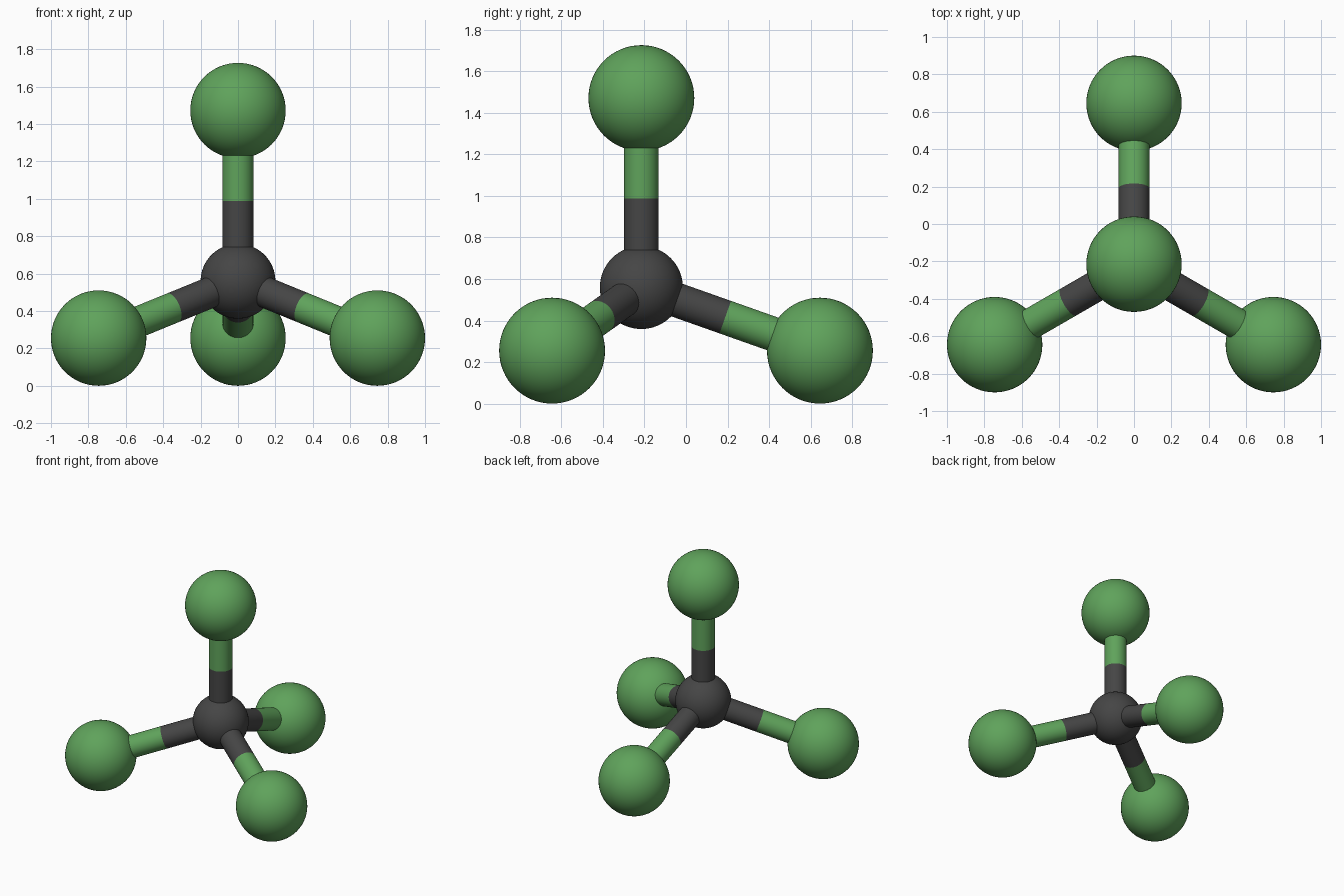
import bpy, math
from mathutils import Vector

if "Cube" in bpy.data.objects:
    bpy.data.objects.remove(bpy.data.objects["Cube"])

BIG_R, CORE_R, BOND_R, LENGTH = 0.255, 0.2, 0.083, 0.9124


def material(name, rgb):
    m = bpy.data.materials.new(name)
    m.diffuse_color = (*rgb, 1)
    m.use_nodes = True
    m.node_tree.nodes["Principled BSDF"].inputs["Base Color"].default_value = m.diffuse_color
    return m


green = material("green", (0.115, 0.365, 0.105))
charcoal = material("charcoal", (0.06, 0.06, 0.06))


def finish(name, mat):
    ob = bpy.context.object
    ob.name = name
    ob.data.materials.append(mat)
    bpy.ops.object.shade_smooth_by_angle(angle=math.radians(40))


def ball(name, pos, radius, mat):
    bpy.ops.mesh.primitive_uv_sphere_add(segments=64, ring_count=32, radius=radius, location=pos)
    finish(name, mat)


def rod(name, a, b, mat):
    bpy.ops.mesh.primitive_cylinder_add(vertices=48, radius=BOND_R, depth=(b - a).length,
                                        location=(a + b) / 2)
    bpy.context.object.rotation_euler = (b - a).to_track_quat('Z', 'Y').to_euler()
    finish(name, mat)


# Central ball, raised so the three lower balls rest on z = 0
centre = Vector((0, -0.215, BIG_R + LENGTH / 3))
ball("centre_ball", centre, CORE_R, charcoal)

# Tetrahedral directions: one up, three spread below
flat = math.sqrt(8) / 3
arms = {"top": Vector((0, 0, 1))}
for name, deg in (("back", 90), ("left", 210), ("right", 330)):
    t = math.radians(deg)
    arms[name] = Vector((flat * math.cos(t), flat * math.sin(t), -1 / 3))

# Each arm: dark and green rods meeting halfway between ball surfaces, then the outer ball
split = (CORE_R + LENGTH - BIG_R) / 2
inner = math.sqrt(CORE_R ** 2 - BOND_R ** 2) - 0.01
outer = LENGTH - math.sqrt(BIG_R ** 2 - BOND_R ** 2) + 0.01
for name, d in arms.items():
    rod(name + "_inner_rod", centre + d * inner, centre + d * split, charcoal)
    rod(name + "_outer_rod", centre + d * split, centre + d * outer, green)
    ball(name + "_ball", centre + d * LENGTH, BIG_R, green)
